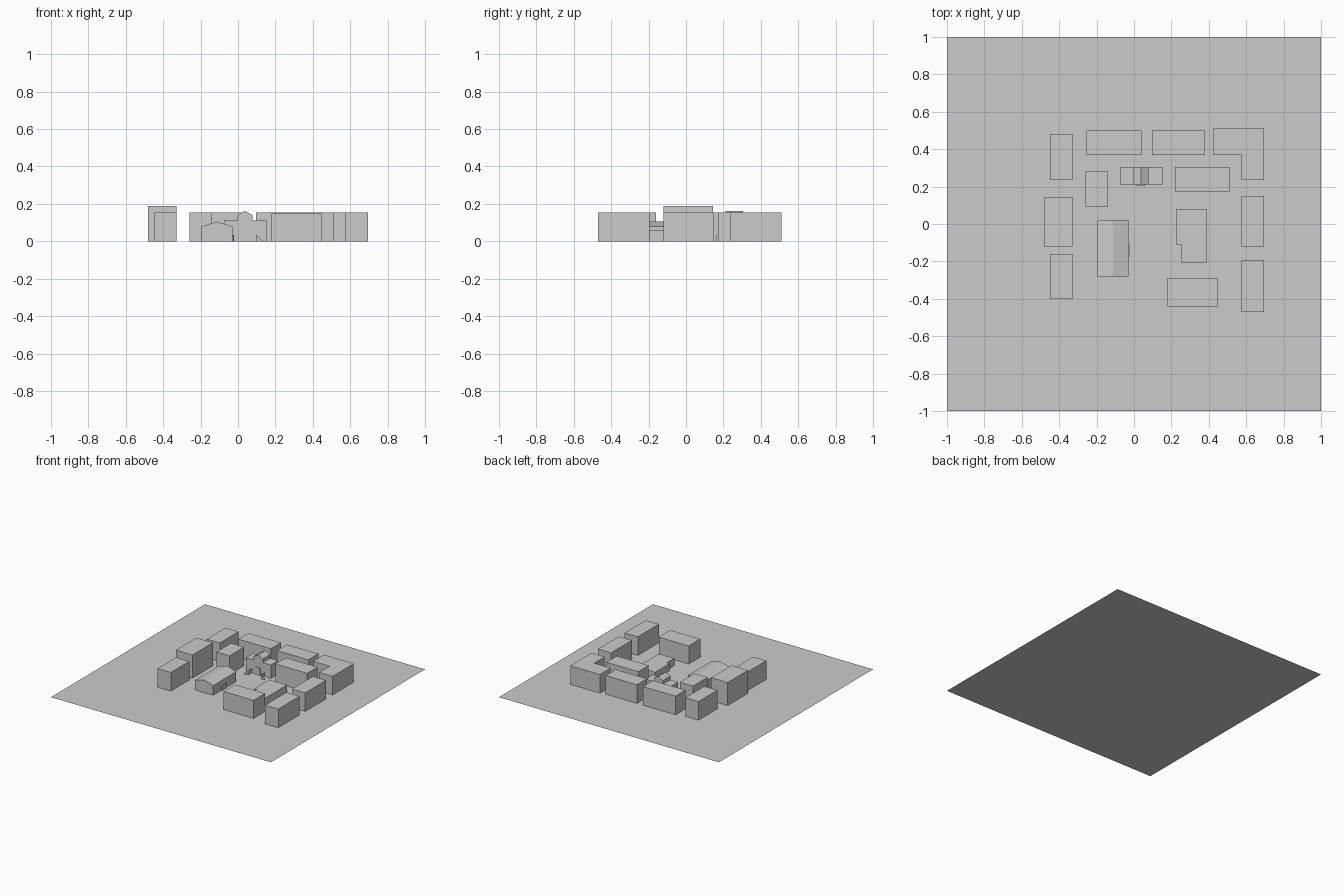
import bpy

cube = bpy.data.objects.get("Cube")
if cube:
    bpy.data.objects.remove(cube)

grey = bpy.data.materials.new("plain grey")
grey.use_nodes = True
grey.diffuse_color = (0.6, 0.6, 0.6, 1)
grey.node_tree.nodes["Principled BSDF"].inputs["Base Color"].default_value = (0.6, 0.6, 0.6, 1)


def make(name, verts, faces):
    mesh = bpy.data.meshes.new(name)
    mesh.from_pydata(verts, [], faces)
    mesh.materials.append(grey)
    obj = bpy.data.objects.new(name, mesh)
    bpy.context.collection.objects.link(obj)
    return obj


def block(name, outline, height):
    """Walls and flat roof raised from a counter-clockwise ground outline."""
    n = len(outline)
    verts = [(x, y, z) for z in (0, height) for x, y in outline]
    walls = [(i, (i + 1) % n, (i + 1) % n + n, i + n) for i in range(n)]
    return make(name, verts, walls + [tuple(range(n, 2 * n))])


def box(name, x0, x1, y0, y1, height):
    return block(name, [(x0, y0), (x1, y0), (x1, y1), (x0, y1)], height)


def gabled(name, x0, x1, y0, y1, eaves, ridge):
    """House with its ridge running front to back."""
    mid = (x0 + x1) / 2
    profile = [(x0, 0), (x1, 0), (x1, eaves), (mid, ridge), (x0, eaves)]
    verts = [(x, y, z) for y in (y0, y1) for x, z in profile]
    sides = [(i, i + 5, (i + 1) % 5 + 5, (i + 1) % 5) for i in range(1, 5)]
    sides = [tuple(reversed(f)) for f in sides]
    return make(name, verts, sides + [(0, 1, 2, 3, 4), (9, 8, 7, 6, 5)])


# Ground sheet
make("ground", [(-1, -1, 0), (1, -1, 0), (1, 1, 0), (-1, 1, 0)], [(0, 1, 2, 3)])

# Plain flat-roofed blocks around the square
H = 0.153
box("west_block_back", -0.45, -0.33, 0.235, 0.48, H)
box("west_block_tall", -0.48, -0.33, -0.12, 0.145, 0.19)
box("west_block_front", -0.45, -0.33, -0.40, -0.16, H)
box("north_block_left", -0.255, 0.04, 0.37, 0.50, H)
box("north_block_right", 0.095, 0.38, 0.37, 0.50, H)
box("inner_block_right", 0.22, 0.51, 0.17, 0.305, H)
box("inner_block_left", -0.26, -0.14, 0.09, 0.28, H)
box("east_block_back", 0.575, 0.695, -0.12, 0.15, H)
box("east_block_front", 0.575, 0.695, -0.47, -0.195, H)
box("south_block", 0.178, 0.45, -0.44, -0.29, 0.148)

# Corner block with an L-shaped plan
block("corner_block", [(0.425, 0.37), (0.575, 0.37), (0.575, 0.235),
                       (0.695, 0.235), (0.695, 0.51), (0.425, 0.51)], H)

# Low stepped building
block("low_building", [(0.25, -0.205), (0.39, -0.205), (0.39, 0.08),
                       (0.225, 0.08), (0.225, -0.11), (0.25, -0.11)], 0.06)

# Gabled house with a small side step
gabled("gabled_house", -0.195, -0.03, -0.28, 0.02, 0.08, 0.105)
box("house_side_step", -0.03, -0.024, -0.175, -0.11, 0.035)

# Central hall: gabled middle, flat wings, small door bay
gabled("hall_middle", -0.004, 0.078, 0.21, 0.305, 0.14, 0.163)
box("hall_left_wing", -0.075, -0.004, 0.21, 0.305, 0.11)
box("hall_right_wing", 0.078, 0.152, 0.21, 0.305, 0.11)
box("hall_door", 0.015, 0.058, 0.204, 0.21, 0.06)

# Thin walls with sloping ends in front of the hall
for side, name in ((-1, "left"), (1, "right")):
    x = 0.037 + side * 0.059
    make("steps_wall_" + name,
         [(x, 0.21, 0), (x, 0.163, 0), (x, 0.163, 0.035), (x, 0.21, 0.035),
          (x + side * 0.04, 0.163, 0)],
         [(0, 1, 2, 3), (1, 4, 2)])
